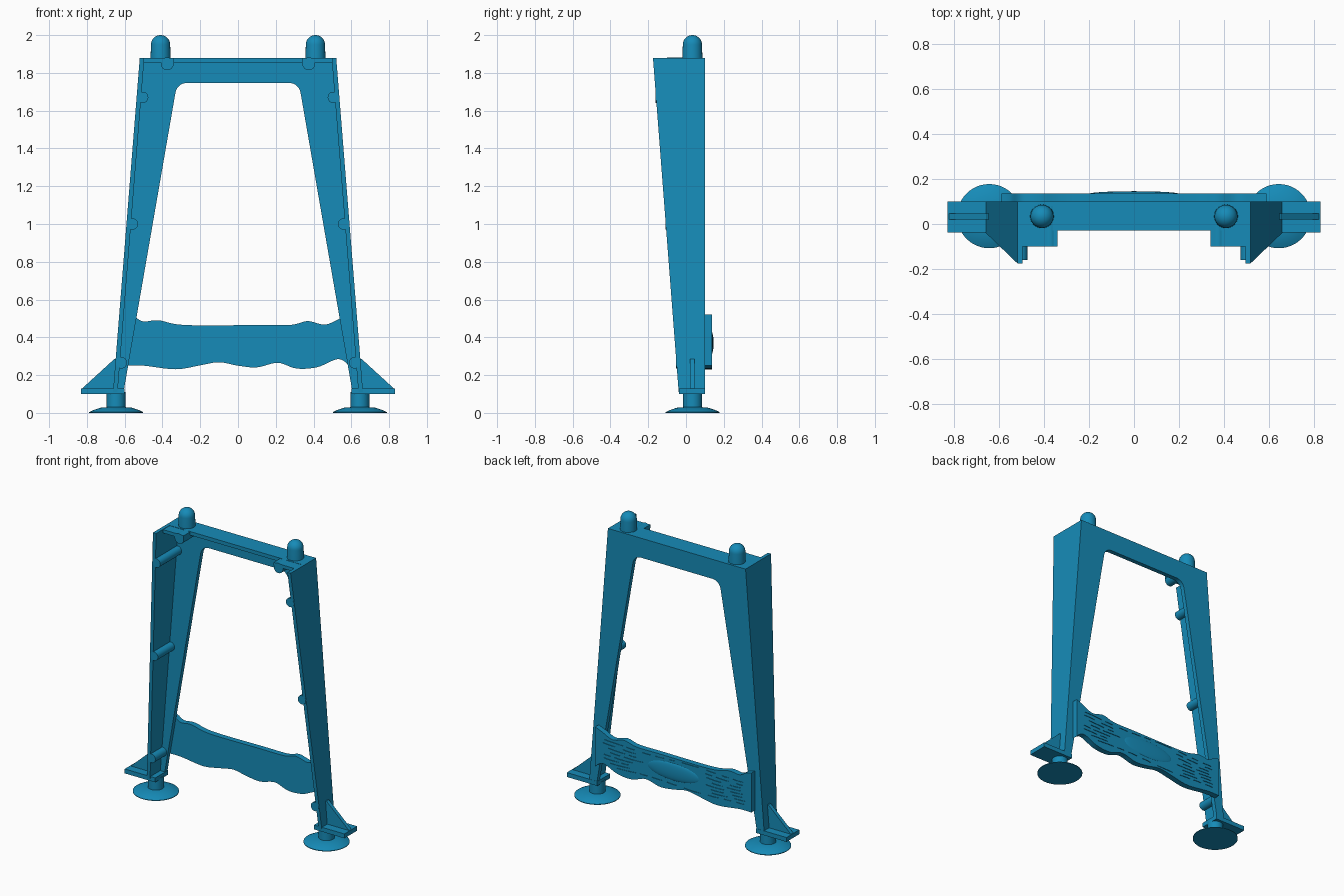
import bpy, bmesh, math, random
from mathutils import Vector, Matrix

if "Cube" in bpy.data.objects:
    bpy.data.objects.remove(bpy.data.objects["Cube"])

random.seed(4)
mat = bpy.data.materials.new("blue_plastic")
mat.diffuse_color = (0.008, 0.26, 0.48, 1)
mat.use_nodes = True
mat.node_tree.nodes["Principled BSDF"].inputs["Base Color"].default_value = mat.diffuse_color


def finish(bm, name, smooth=False):
    bmesh.ops.recalc_face_normals(bm, faces=bm.faces)
    me = bpy.data.meshes.new(name)
    bm.to_mesh(me)
    bm.free()
    ob = bpy.data.objects.new(name, me)
    bpy.context.collection.objects.link(ob)
    me.materials.append(mat)
    if smooth:
        bpy.ops.object.select_all(action='DESELECT')
        ob.select_set(True)
        bpy.context.view_layer.objects.active = ob
        bpy.ops.object.shade_smooth_by_angle(angle=math.radians(35))
    return ob


def add_prism(bm, pts, y0, y1):
    """Extrude an x-z outline from y0 to y1."""
    a = [bm.verts.new((x, y0, z)) for x, z in pts]
    b = [bm.verts.new((x, y1, z)) for x, z in pts]
    n = len(pts)
    bm.faces.new(a)
    bm.faces.new(b[::-1])
    for i in range(n):
        bm.faces.new((a[i], b[i], b[(i + 1) % n], a[(i + 1) % n]))


def prism(name, pts, y0, y1, smooth=False):
    bm = bmesh.new()
    add_prism(bm, pts, y0, y1)
    return finish(bm, name, smooth)


def box(name, x0, x1, y0, y1, z0, z1):
    x0, x1 = min(x0, x1), max(x0, x1)
    return prism(name, [(x0, z0), (x1, z0), (x1, z1), (x0, z1)], y0, y1)


def lathe(name, profile, loc, n=40):
    """Revolve (radius, z) points round a vertical axis."""
    bm = bmesh.new()
    rings = []
    for r, z in profile:
        if r < 1e-6:
            rings.append([bm.verts.new((0, 0, z))])
        else:
            rings.append([bm.verts.new((r * math.cos(2 * math.pi * i / n),
                                        r * math.sin(2 * math.pi * i / n), z)) for i in range(n)])
    for p, q in zip(rings, rings[1:]):
        for i in range(n):
            j = (i + 1) % n
            f = [p[i % len(p)], p[j % len(p)], q[j % len(q)], q[i % len(q)]]
            bm.faces.new(list(dict.fromkeys(f)))
    bmesh.ops.translate(bm, verts=bm.verts, vec=loc)
    return finish(bm, name, True)


def rod(name, x, z, y0, y1, r):
    pts = [(x + r * math.cos(2 * math.pi * i / 28), z + r * math.sin(2 * math.pi * i / 28)) for i in range(28)]
    return prism(name, pts, y0, y1, True)


def spline(pts, steps=6):
    """Smooth curve through the points."""
    out = []
    for i in range(len(pts) - 1):
        p = [Vector(pts[max(0, min(len(pts) - 1, i + k))]) for k in (-1, 0, 1, 2)]
        for s in range(steps):
            t = s / steps
            v = 0.5 * (2 * p[1] + (p[2] - p[0]) * t + (2 * p[0] - 5 * p[1] + 4 * p[2] - p[3]) * t * t
                       + (3 * p[1] - p[0] - 3 * p[2] + p[3]) * t ** 3)
            out.append((v.x, v.y))
    return out + [tuple(pts[-1])]


def outer_x(z):
    return 0.52 + (1.88 - z) * 0.08


def front_y(z):
    return -0.175 + (1.88 - z) * 0.077


BACK, PLATE = 0.10, 0.07

# Back plate: tapered arch with rounded inner corners
half = [(outer_x(1.88), 1.88), (outer_x(0.11), 0.11), (0.606, 0.11)]
c, r = (0.27, 1.685), 0.062
half += [(c[0] + r * math.cos(math.radians(a)), c[1] + r * math.sin(math.radians(a)))
         for a in range(10, 91, 10)]
prism("back_frame", half + [(-x, z) for x, z in reversed(half)], PLATE, BACK, True)

# Top flange
box("top_flange", -0.515, 0.515, -0.03, BACK - 0.002, 1.855, 1.88)

for side, s in (("left", -1), ("right", 1)):
    # Tapered outer wall of the leg
    bm = bmesh.new()
    corners = []
    for z in (0.11, 1.88):
        xo = outer_x(z)
        corners.append([bm.verts.new((s * x, y, z)) for x, y in
                        ((xo, front_y(z)), (xo, BACK), (xo - 0.024, BACK), (xo - 0.024, front_y(z)))])
    lo, hi = corners
    bm.faces.new(lo)
    bm.faces.new(hi[::-1])
    for i in range(4):
        j = (i + 1) % 4
        bm.faces.new((lo[i], lo[j], hi[j], hi[i]))
    finish(bm, side + "_leg_wall")

    # Corner pad and bosses lining the inside
    box(side + "_corner_pad", s * 0.34, s * 0.505, -0.10, -0.02, 1.855, 1.878)
    rod(side + "_top_boss", s * 0.375, 1.848, -0.10, PLATE + 0.01, 0.034)
    for i, z in enumerate((0.265, 1.0, 1.67)):
        rod(f"{side}_wall_boss_{i + 1}", s * (outer_x(z) - 0.032), z, front_y(z) - 0.002, PLATE + 0.01, 0.03)

    # Domed peg on top
    dome = [(0.051 * math.cos(math.radians(a)), 0.949 + 1 + 0.051 * math.sin(math.radians(a)))
            for a in range(0, 90, 10)]
    lathe(side + "_top_peg", [(0, 1.87), (0.053, 1.87)] + dome + [(0, 2.0)], (s * 0.41, 0.034, 0))

    # Foot tab, gusset and round foot
    box(side + "_foot_tab", s * 0.60, s * 0.83, -0.037, BACK + 0.001, 0.10, 0.13)
    prism(side + "_foot_gusset", [(s * 0.64, 0.12), (s * 0.83, 0.125), (s * 0.655, 0.285), (s * 0.64, 0.285)],
          0.02, 0.046)
    lathe(side + "_foot", [(0, 0), (0.143, 0), (0.143, 0.004), (0.125, 0.013), (0.085, 0.027), (0.05, 0.03),
                           (0.05, 0.11), (0, 0.11)], (s * 0.645, 0.035, 0), 48)

# Wavy wooden board across the back
top = spline([(0.59, 0.52), (0.54, 0.50), (0.46, 0.467), (0.37, 0.486), (0.28, 0.466), (0.1, 0.465),
              (-0.28, 0.465), (-0.42, 0.49), (-0.50, 0.484), (-0.55, 0.51), (-0.59, 0.52)])
bottom = spline([(-0.59, 0.25), (-0.50, 0.25), (-0.33, 0.231), (-0.20, 0.252), (-0.10, 0.268), (0.0, 0.25),
                 (0.10, 0.241), (0.21, 0.265), (0.31, 0.235), (0.42, 0.242), (0.53, 0.285), (0.59, 0.25)])
board = prism("rear_board", top + bottom, BACK - 0.002, 0.137, True)

# Shallow wood grain cut into the board
bm = bmesh.new()
for row in range(8):
    z0 = 0.285 + row * 0.023
    x = -0.55 + random.random() * 0.05
    while x < 0.5:
        length = random.uniform(0.05, 0.15)
        xs = [x + length * k / 5 for k in range(6)]
        if xs[-1] < 0.56 and (abs(z0 - 0.37) > 0.07 or xs[0] > 0.22 or xs[-1] < -0.22):
            mid = [(u, z0 + 0.006 * math.sin(9 * u + 0.4 * row)) for u in xs]
            w = [0.0006, 0.0022, 0.0025, 0.0025, 0.0022, 0.0006]
            add_prism(bm, [(u, v + e) for (u, v), e in zip(mid, w)]
                      + [(u, v - e) for (u, v), e in reversed(list(zip(mid, w)))], 0.133, 0.15)
        x += length + random.uniform(0.02, 0.06)
cutter = finish(bm, "grain_cutter")
cutter.hide_render = True
cutter.hide_viewport = True
mod = board.modifiers.new("grain", 'BOOLEAN')
mod.operation = 'DIFFERENCE'
mod.solver = 'EXACT'
mod.object = cutter

# Blank raised oval plaque on the board
bm = bmesh.new()
bmesh.ops.create_uvsphere(bm, u_segments=40, v_segments=16, radius=1,
                          matrix=Matrix.Translation((0, 0.134, 0.37)) @ Matrix.Diagonal((0.2, 0.012, 0.06, 1)))
finish(bm, "board_plaque", True)
